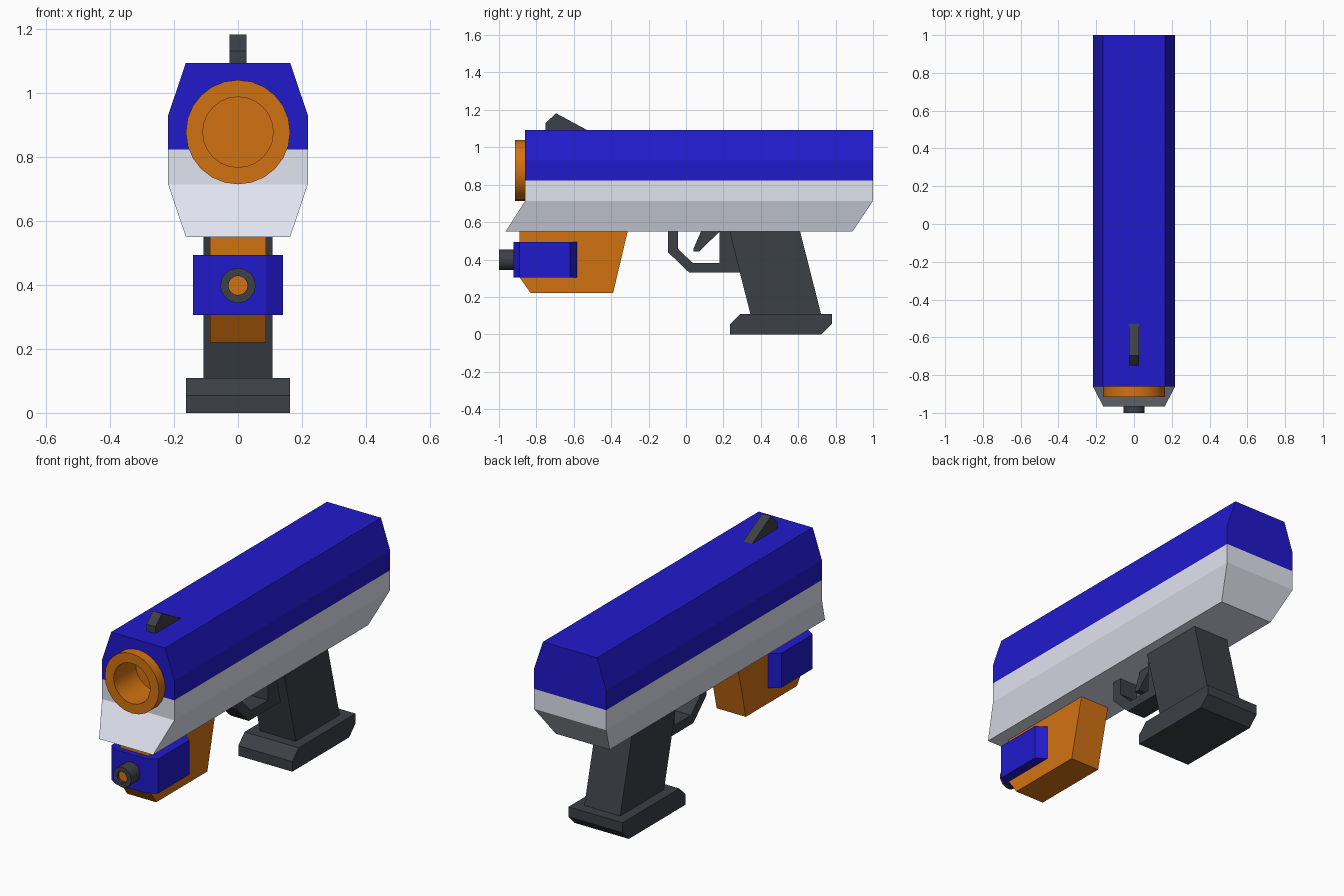
import bpy, bmesh, math

if "Cube" in bpy.data.objects:
    bpy.data.objects.remove(bpy.data.objects["Cube"])


def material(name, rgb):
    m = bpy.data.materials.new(name)
    m.diffuse_color = (*rgb, 1)
    m.use_nodes = True
    m.node_tree.nodes["Principled BSDF"].inputs["Base Color"].default_value = m.diffuse_color
    return m


BLUE = material("blue", (0.015, 0.01, 0.6))
ORANGE = material("orange", (0.65, 0.17, 0.006))
DARK = material("dark", (0.045, 0.05, 0.06))
WHITE = material("pale", (0.75, 0.77, 0.87))


def loft(name, rings, mat=None, smooth=False):
    """Skin a list of equal-length point rings and cap both ends."""
    bm = bmesh.new()
    rows = [[bm.verts.new(p) for p in ring] for ring in rings]
    n = len(rows[0])
    for a, b in zip(rows, rows[1:]):
        for i in range(n):
            j = (i + 1) % n
            bm.faces.new((a[i], a[j], b[j], b[i]))
    bm.faces.new(rows[0])
    bm.faces.new(rows[-1])
    bmesh.ops.recalc_face_normals(bm, faces=bm.faces)
    me = bpy.data.meshes.new(name)
    bm.to_mesh(me)
    bm.free()
    ob = bpy.data.objects.new(name, me)
    bpy.context.collection.objects.link(ob)
    if mat:
        me.materials.append(mat)
    if smooth:
        bpy.ops.object.select_all(action='DESELECT')
        ob.select_set(True)
        bpy.context.view_layer.objects.active = ob
        bpy.ops.object.shade_smooth_by_angle(angle=math.radians(35))
    return ob


def side_prism(name, profile, half, mat):
    """Side outline (y, z) given thickness across x."""
    return loft(name, [[(x, y, z) for y, z in profile] for x in (-half, half)], mat)


def turned(name, profile, zc, mat, sides=24):
    """Profile of (radius, y) turned about an axis along y."""
    angs = [2 * math.pi * i / sides for i in range(sides)]
    return loft(name, [[(r * math.cos(a), y, zc + r * math.sin(a)) for a in angs]
                       for r, y in profile], mat, True)


def rect(half, y0, y1, z):
    return [(-half, y0, z), (half, y0, z), (half, y1, z), (-half, y1, z)]


# Upper slide
section = [(0.218, 0.822), (0.218, 0.93), (0.163, 1.093)]
section += [(-x, z) for x, z in reversed(section)]
slide = loft("slide", [[(x, y, z) for x, z in section] for y in (-0.86, 1.0)], BLUE)

# Lower frame, tapering below with a forward-leaning chin
frame = loft("frame", [rect(0.218, -0.86, 1.0, 0.822),
                       rect(0.218, -0.86, 1.0, 0.713),
                       rect(0.163, -0.965, 0.89, 0.55)], WHITE)

# Bore through the front of slide and frame
cutter = turned("bore_cutter", [(0.125, -1.1), (0.125, -0.71)], 0.877, None)
cutter.hide_render = True
cutter.display_type = 'WIRE'
for ob in (slide, frame):
    mod = ob.modifiers.new("bore", 'BOOLEAN')
    mod.operation = 'DIFFERENCE'
    mod.solver = 'EXACT'
    mod.object = cutter

# Hollow muzzle
turned("muzzle", [(0.122, -0.715), (0.122, -0.855), (0.163, -0.855), (0.163, -0.915),
                  (0.11, -0.915), (0.11, -0.725)], 0.877, ORANGE)

# Front sight
side_prism("front_sight", [(-0.75, 1.08), (-0.75, 1.13), (-0.695, 1.182),
                           (-0.53, 1.093), (-0.53, 1.08)], 0.027, DARK)

# Under-barrel block and the housing wrapped round it
side_prism("under_block", [(-0.89, 0.55), (-0.89, 0.305), (-0.83, 0.22),
                           (-0.39, 0.22), (-0.312, 0.55)], 0.088, ORANGE)
plan = [(0.088, -0.922), (0.141, -0.89), (0.141, -0.62), (0.088, -0.582)]
plan += [(-x, y) for x, y in reversed(plan)]
loft("lamp_housing", [[(x, y, z) for x, y in plan] for z in (0.305, 0.493)], BLUE)

# Lamp tube and lens
turned("lamp_tube", [(0.055, -0.91), (0.055, -1.0), (0.03, -1.0), (0.03, -0.975)], 0.398, DARK, 16)
turned("lamp_lens", [(0.03, -0.95), (0.03, -0.985)], 0.398, ORANGE, 16)

# Grip and its foot
side_prism("grip", [(0.233, 0.55), (0.61, 0.55), (0.723, 0.105), (0.345, 0.105)], 0.108, DARK)
side_prism("grip_foot", [(0.235, 0), (0.235, 0.055), (0.29, 0.109), (0.78, 0.109),
                         (0.78, 0.055), (0.725, 0)], 0.163, DARK)

# Trigger guard and trigger
side_prism("trigger_guard", [(-0.097, 0.55), (-0.097, 0.44), (0.015, 0.332), (0.3, 0.332),
                             (0.25, 0.55), (0.178, 0.55), (0.178, 0.382), (0.035, 0.382),
                             (-0.043, 0.458), (-0.043, 0.55)], 0.055, DARK)
side_prism("trigger", [(0.08, 0.55), (0.04, 0.458), (0.04, 0.442), (0.07, 0.442),
                       (0.18, 0.55)], 0.027, DARK)
